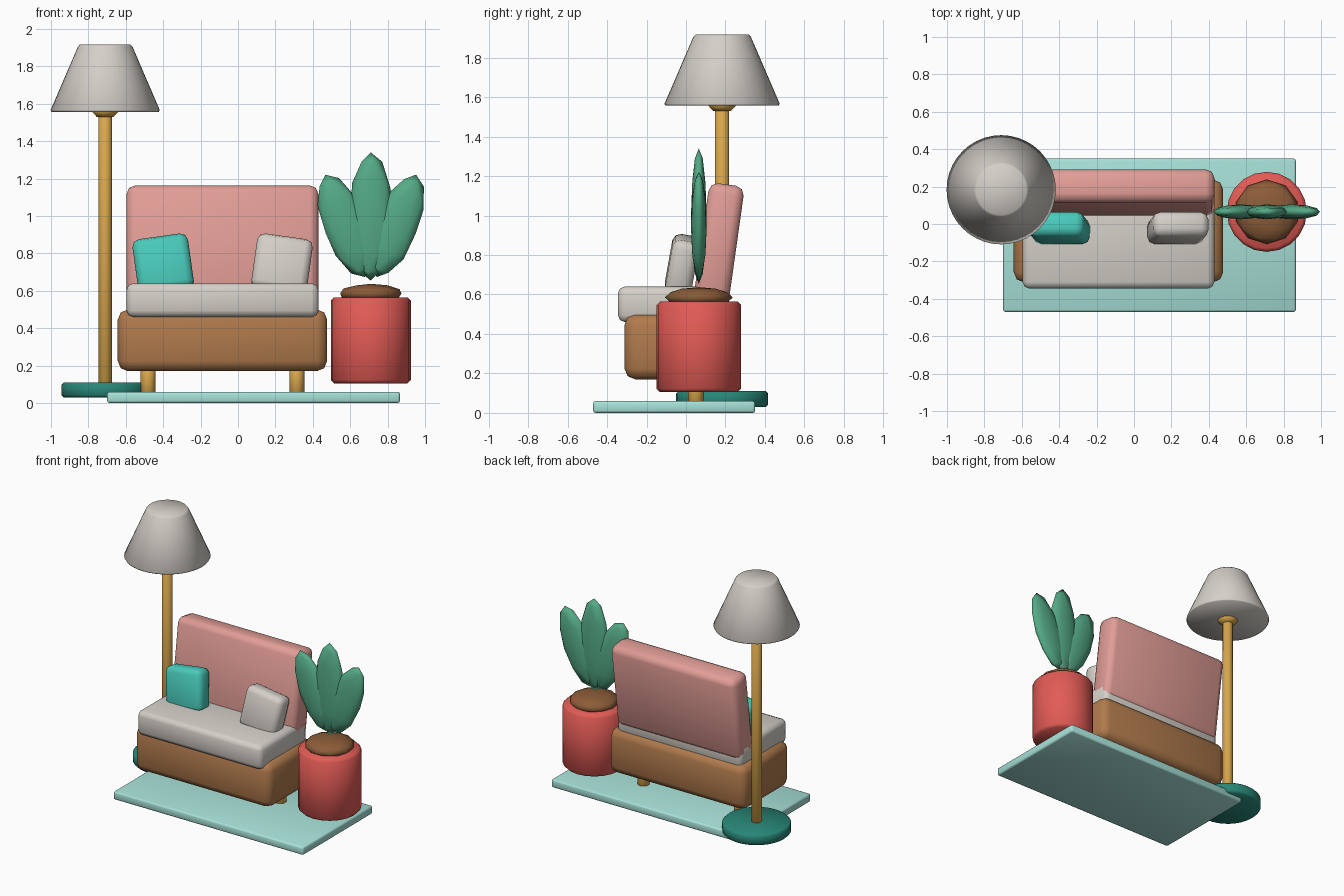
import bpy, bmesh, math
from mathutils import Matrix

cube = bpy.data.objects.get("Cube")
if cube:
    bpy.data.objects.remove(cube, do_unlink=True)


def material(name, rgb):
    """Flat material from display colour values 0-255."""
    col = []
    for c in rgb:
        c /= 255
        col.append(c / 12.92 if c < 0.04 else ((c + 0.055) / 1.055) ** 2.4)
    col.append(1)
    m = bpy.data.materials.new(name)
    m.use_nodes = True
    m.diffuse_color = col
    m.node_tree.nodes["Principled BSDF"].inputs["Base Color"].default_value = col
    return m


mint = material("pale_mint", (168, 226, 217))
gold = material("gold", (217, 167, 76))
deep_teal = material("deep_teal", (40, 135, 120))
cream = material("warm_grey", (212, 207, 200))
wood = material("wood_brown", (176, 122, 76))
pink = material("dusty_pink", (226, 157, 150))
aqua = material("bright_teal", (72, 202, 186))
red = material("coral_red", (226, 91, 85))
earth = material("soil_brown", (140, 92, 56))
green = material("leaf_green", (84, 170, 134))


def finish(name, bm, mat, loc, rot=(0, 0, 0)):
    bmesh.ops.recalc_face_normals(bm, faces=bm.faces)
    me = bpy.data.meshes.new(name)
    bm.to_mesh(me)
    bm.free()
    me.materials.append(mat)
    me.shade_smooth()
    ob = bpy.data.objects.new(name, me)
    ob.location = loc
    ob.rotation_euler = [math.radians(a) for a in rot]
    bpy.context.collection.objects.link(ob)
    return ob


def soft_box(name, size, loc, mat, bevel, rot=(0, 0, 0), segments=2):
    bm = bmesh.new()
    bmesh.ops.create_cube(bm, size=1, matrix=Matrix.Diagonal((*size, 1)))
    ob = finish(name, bm, mat, loc, rot)
    mod = ob.modifiers.new("Soft edges", "BEVEL")
    mod.width = bevel
    mod.segments = segments
    return ob


def lathe(name, profile, loc, mat, sides=32):
    """Turn a (radius, height) profile around the vertical axis."""
    bm = bmesh.new()
    verts = [bm.verts.new((r, 0, z)) for r, z in profile]
    edges = [bm.edges.new(pair) for pair in zip(verts, verts[1:])]
    bmesh.ops.spin(bm, geom=verts + edges, cent=(0, 0, 0), axis=(0, 0, 1),
                   angle=math.tau, steps=sides)
    bmesh.ops.remove_doubles(bm, verts=bm.verts, dist=0.0001)
    return finish(name, bm, mat, loc)


def drum(name, radius, low, high, bevel, loc, mat, sides=32):
    """Closed cylinder with chamfered rims."""
    profile = [(0, low), (radius - bevel, low), (radius, low + bevel),
               (radius, high - bevel), (radius - bevel, high), (0, high)]
    return lathe(name, profile, loc, mat, sides)


def blob(name, radii, loc, mat, rot=(0, 0, 0)):
    bm = bmesh.new()
    bmesh.ops.create_icosphere(bm, subdivisions=2, radius=1,
                               matrix=Matrix.Diagonal((*radii, 1)))
    return finish(name, bm, mat, loc, rot)


# Rug
soft_box("rug", (1.565, 0.82, 0.06), (0.083, -0.06, 0.03), mint, 0.012)

# Sofa
mid = -0.083
soft_box("sofa_base", (1.12, 0.55, 0.33), (mid, -0.037, 0.335), wood, 0.055)
soft_box("seat_cushion", (1.025, 0.55, 0.18), (mid, -0.07, 0.55), cream, 0.035)
soft_box("backrest", (1.025, 0.18, 0.63), (mid, 0.165, 0.845), pink, 0.045, (-8, 0, 0))
for side, x in (("right", -0.48), ("left", 0.315)):
    drum(side + "_leg", 0.04, 0.05, 0.2, 0.004, (x, 0.05, 0), gold, 16)

# Pillows
for name, x, lean, mat in (("teal_pillow", -0.4, -8, aqua), ("grey_pillow", 0.235, 8, cream)):
    soft_box(name, (0.3, 0.135, 0.3), (x, -0.022, 0.74), mat, 0.04, (-10, lean, 0))

# Floor lamp
lamp = (-0.71, 0.183, 0)
drum("lamp_base", 0.233, 0.03, 0.11, 0.012, lamp, deep_teal)
drum("lamp_pole", 0.036, 0.1, 1.57, 0.002, lamp, gold, 20)
lathe("lamp_collar", [(0, 1.525), (0.045, 1.53), (0.069, 1.555), (0.069, 1.575), (0, 1.58)],
      lamp, gold)
lathe("lamp_shade", [(0, 1.557), (0.287, 1.557), (0.292, 1.566), (0.146, 1.905),
                     (0.134, 1.918), (0, 1.918)], lamp, cream, 40)

# Potted plant
px, py = 0.71, 0.065
drum("plant_pot", 0.214, 0.105, 0.565, 0.018, (px, py, 0), red, 20)
blob("soil", (0.172, 0.172, 0.052), (px, py, 0.585), earth)
for name, dx, z, length, lean in (("middle_leaf", 0, 0.997, 0.343, 0),
                                  ("right_leaf", -0.137, 0.947, 0.293, -21),
                                  ("left_leaf", 0.137, 0.947, 0.293, 21)):
    blob(name, (0.117, 0.04, length), (px + dx, py, z), green, (0, lean, 0))
